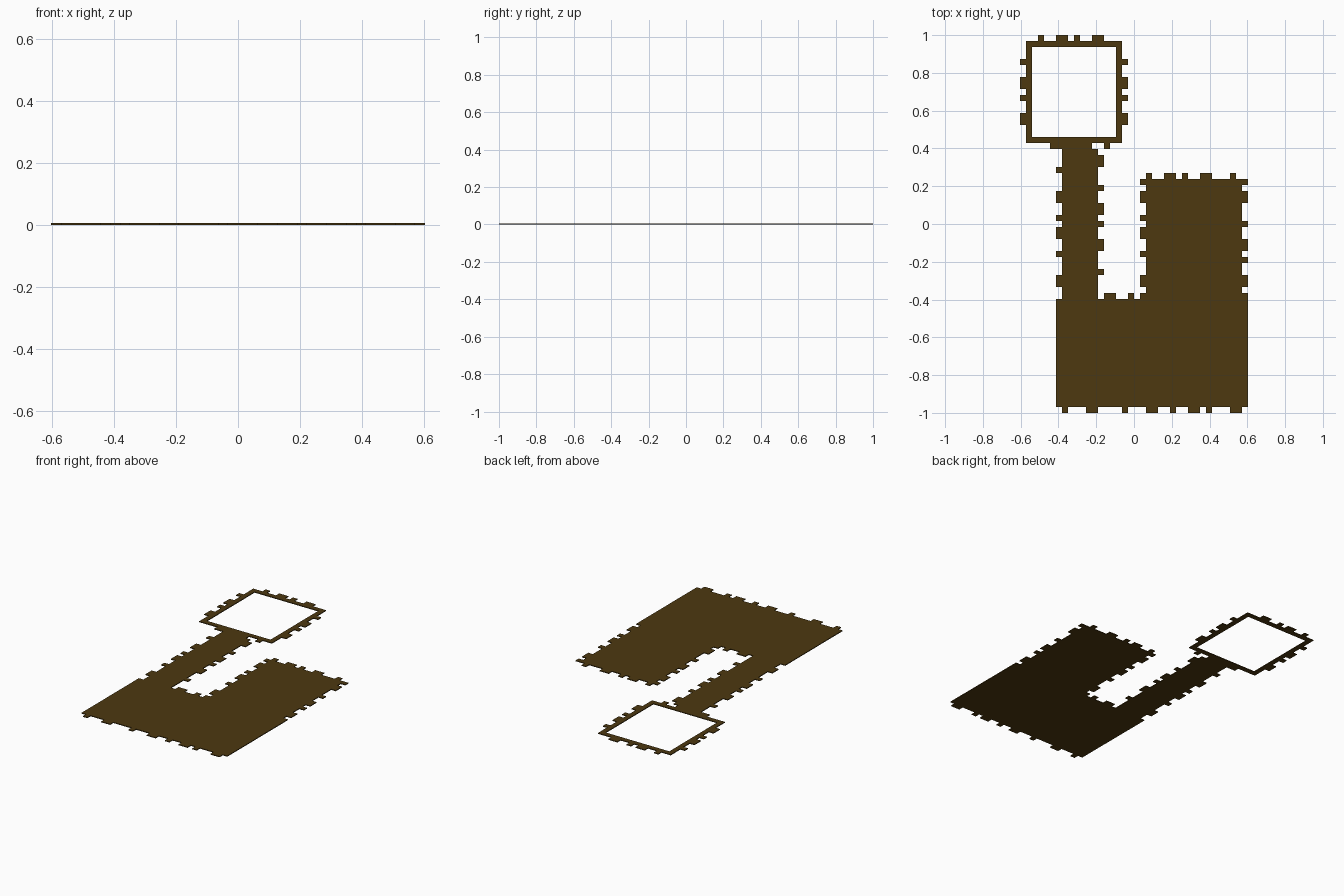
import bpy
import bmesh

if "Cube" in bpy.data.objects:
    bpy.data.objects.remove(bpy.data.objects["Cube"])

# The plate sits on a square grid, 38 columns by 63 rows (rows counted from the top)
COLS, ROWS = 38, 63
U = 2.0 / ROWS
THICK = 0.005
cells = set()


def fill(c0, c1, r0, r1):
    cells.update((c, r) for c in range(c0, c1) for r in range(r0, r1))


def teeth_in_row(row, spans):
    for a, b in spans:
        fill(a, b, row, row + 1)


def teeth_in_col(col, spans):
    for a, b in spans:
        fill(col, col + 1, a, b)


# Square frame with an open window
fill(1, 17, 1, 18)
cells -= {(c, r) for c in range(2, 16) for r in range(2, 17)}
teeth_in_row(0, [(3, 4), (6, 8), (9, 10), (12, 14)])
teeth_in_row(18, [(5, 7), (14, 15)])
for col in (0, 17):
    teeth_in_col(col, [(4, 5), (7, 9), (10, 11), (13, 15)])

# Stem joining frame and base
fill(7, 12, 18, 19)
fill(7, 13, 19, 44)
teeth_in_col(6, [(22, 23), (26, 28), (30, 31), (32, 34), (36, 37), (40, 42)])
teeth_in_col(13, [(20, 22), (25, 26), (28, 30), (31, 32), (34, 36), (39, 40)])

# Tall block on the right
fill(21, 37, 24, 44)
teeth_in_row(23, [(21, 22), (24, 26), (27, 28), (30, 32), (35, 36)])
teeth_in_col(20, [(24, 25), (26, 28), (30, 31), (32, 34), (36, 37), (40, 42), (43, 44)])
teeth_in_col(37, [(24, 25), (26, 28), (31, 32), (34, 36), (37, 38), (40, 42), (43, 44)])

# Wide base, with teeth in the slot and along the bottom edge
fill(6, 38, 44, 62)
teeth_in_row(43, [(14, 16), (18, 19)])
teeth_in_row(62, [(7, 8), (11, 13), (17, 18), (21, 23), (25, 26), (28, 30), (31, 32), (35, 37)])

# Turn the cells into one connected sheet and give it thickness
bm = bmesh.new()
verts = {}


def corner(c, r):
    if (c, r) not in verts:
        verts[c, r] = bm.verts.new(((c - COLS / 2) * U, (ROWS / 2 - r) * U, 0))
    return verts[c, r]


for c, r in sorted(cells):
    bm.faces.new([corner(c, r), corner(c, r + 1), corner(c + 1, r + 1), corner(c + 1, r)])
ext = bmesh.ops.extrude_face_region(bm, geom=bm.faces[:], use_keep_orig=True)
top = [v for v in ext["geom"] if isinstance(v, bmesh.types.BMVert)]
bmesh.ops.translate(bm, verts=top, vec=(0, 0, THICK))
bmesh.ops.recalc_face_normals(bm, faces=bm.faces[:])

mesh = bpy.data.meshes.new("notched_plate")
bm.to_mesh(mesh)
bm.free()
plate = bpy.data.objects.new("notched_plate", mesh)
bpy.context.collection.objects.link(plate)

brown = bpy.data.materials.new("dark_brown")
brown.diffuse_color = (0.075, 0.04, 0.005, 1)
brown.use_nodes = True
brown.node_tree.nodes["Principled BSDF"].inputs["Base Color"].default_value = brown.diffuse_color
mesh.materials.append(brown)
